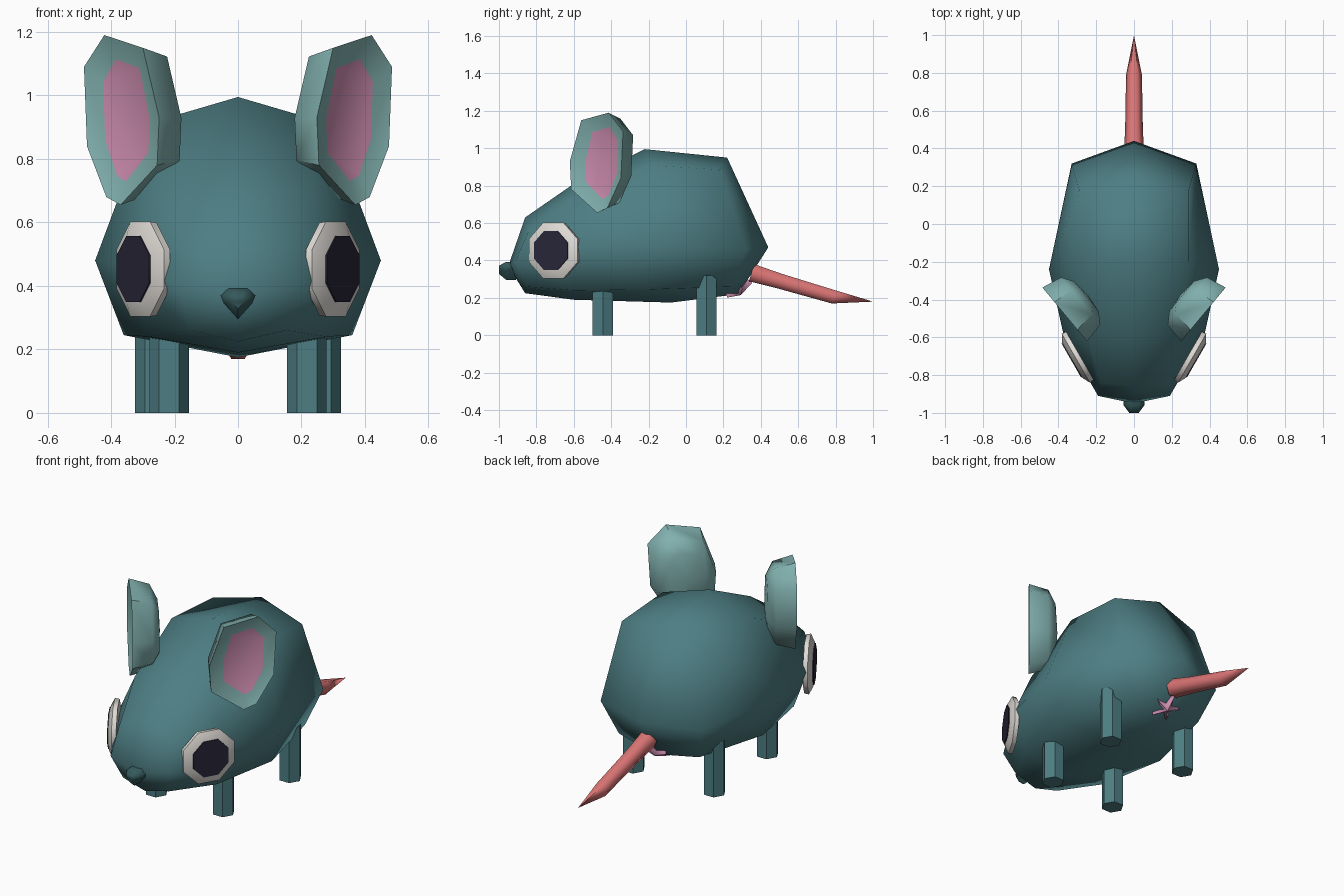
import bpy, bmesh, math
from mathutils import Vector

if "Cube" in bpy.data.objects:
    bpy.data.objects.remove(bpy.data.objects["Cube"])


def mat(name, r, g, b):
    m = bpy.data.materials.new(name)
    m.diffuse_color = (r, g, b, 1)
    m.use_nodes = True
    m.node_tree.nodes["Principled BSDF"].inputs["Base Color"].default_value = m.diffuse_color
    return m


teal = mat("teal fur", 0.075, 0.21, 0.23)
light_teal = mat("light teal", 0.22, 0.44, 0.43)
dark_teal = mat("dark teal", 0.035, 0.10, 0.105)
pink = mat("pink", 0.62, 0.27, 0.44)
salmon = mat("salmon", 0.72, 0.18, 0.18)
white = mat("off white", 0.75, 0.72, 0.68)
black = mat("dark navy", 0.022, 0.02, 0.04)


def loft(name, rings, mats, angle=60, rule=None):
    """Skin closed rings of points; a one-point ring closes an end to a tip."""
    bm = bmesh.new()
    vr = [[bm.verts.new(p) for p in ring] for ring in rings]
    for k, (a, b) in enumerate(zip(vr, vr[1:])):
        n = max(len(a), len(b))
        for i in range(n):
            j = (i + 1) % n
            if len(a) == 1:
                f = bm.faces.new((a[0], b[j], b[i]))
            elif len(b) == 1:
                f = bm.faces.new((a[i], a[j], b[0]))
            else:
                f = bm.faces.new((a[i], a[j], b[j], b[i]))
            f.material_index = rule(k) if rule else 0
    for k, ring in ((-1, vr[0]), (len(vr) - 1, vr[-1])):
        if len(ring) > 2:
            bm.faces.new(ring).material_index = rule(k) if rule else 0
    bmesh.ops.recalc_face_normals(bm, faces=bm.faces)
    me = bpy.data.meshes.new(name)
    bm.to_mesh(me)
    bm.free()
    for m in mats:
        me.materials.append(m)
    ob = bpy.data.objects.new(name, me)
    bpy.context.collection.objects.link(ob)
    bpy.ops.object.select_all(action='DESELECT')
    ob.select_set(True)
    bpy.context.view_layer.objects.active = ob
    bpy.ops.object.shade_smooth_by_angle(angle=math.radians(angle))
    return ob


def mirrored(half):
    """Half section from top centre to bottom centre, completed on the other side."""
    return half + [(-x, y, z) for x, y, z in half[-2:0:-1]]


def disc(c, u, v, r, n, phase=0.0):
    return [c + (u * math.cos(t) + v * math.sin(t)) * r
            for t in (phase + 2 * math.pi * i / n for i in range(n))]


Z = Vector((0, 0, 1))
X = Vector((1, 0, 0))

# Body: octagonal sections from snout to rump
sections = [
    [(0, -.86, .63), (.18, -.84, .56), (.19, -.91, .40), (.15, -.85, .26), (0, -.86, .225)],
    [(0, -.60, .81), (.25, -.60, .73), (.37, -.60, .47), (.28, -.60, .24), (0, -.60, .19)],
    [(0, -.22, .995), (.29, -.20, .91), (.45, -.24, .48), (.36, -.20, .245), (0, -.08, .175)],
    [(0, .22, .95), (.29, .18, .885), (.33, .32, .46), (.26, .25, .26), (0, .28, .22)],
]
loft("body", [[(0, -.95, .37)]] + [mirrored(s) for s in sections] + [[(0, .44, .47)]], [teal])

# Nose: small pointed wedge
nose = [(-.055, .37), (-.03, .393), (.03, .393), (.055, .37), (.045, .345), (0, .295), (-.045, .345)]
loft("nose", [[(x, -.91, z) for x, z in nose],
              [(x, -.96, z) for x, z in nose],
              [(x * .45, -1.0, .355 + (z - .355) * .45) for x, z in nose]], [dark_teal])

# Tail: tapering hexagonal tube
path = [(.35, .335, .055), (.50, .29, .047), (.79, .205, .042)]
across = Vector((0, .28, .96))
loft("tail", [disc(Vector((0, y, z)), X, across, r, 6) for y, z, r in path] + [[(0, 1, .18)]], [salmon])

# Rump star under the tail
su, sc = Vector((0, .85, .5)).normalized(), Vector((0, .275, .245))
sn = Vector((0, .5, -.85)).normalized()


def star(c, k):
    return [c + (X * math.sin(i * math.pi / 5) + su * math.cos(i * math.pi / 5))
            * (.085 if i % 2 == 0 else .03) * k for i in range(10)]


loft("rump_star", [star(sc - sn * .02, .9), star(sc + sn * .01, 1), [sc + sn * .035]], [pink])

for side, s in (("right", 1), ("left", -1)):
    # Legs: hexagonal posts
    for part, x, y in (("front_leg", .217, -.445), ("back_leg", .262, .11)):
        loft(f"{part}_{side}", [disc(Vector((s * x, y, z)), X, Vector((0, 1, 0)), .0625, 6)
                                for z in (0, .32)], [teal], 45)

    # Eyes: bevelled octagon with a flat pupil plate
    n = Vector((s * .87, -.5, 0)).normalized()
    u = n.cross(Z)
    c = Vector((s * .308, -.71, .453))
    ph = math.pi / 8
    loft(f"eye_{side}", [disc(c - n * .025, u, Z, .158, 8, ph), disc(c, u, Z, .162, 8, ph),
                         disc(c + n * .022, u, Z, .118, 8, ph)], [white])
    loft(f"pupil_{side}", [disc(c + n * .02, u, Z, .112, 8, ph),
                           disc(c + n * .027, u, Z, .112, 8, ph)], [black])

    # Ears: bulging cup with a recessed pink lining
    u = Vector((s * .64, .77, 0))
    n = Vector((s * .77, -.64, 0))
    c = Vector((s * .37, -.475, .92))
    rim = [(.08, 1.19), (.18, 1.09), (.165, .84), (.07, .68),
           (0, .655), (-.18, .78), (-.19, .93), (-.11, 1.15)]

    def ear_ring(k, kz, depth, shift=0.0):
        return [c + u * (a * k + shift) + Z * ((z - .92) * kz) - n * depth for a, z in rim]

    loft(f"ear_{side}", [[c - n * .16], ear_ring(.55, .6, .15), ear_ring(.88, .88, .11),
                         ear_ring(1, 1, 0), ear_ring(.62, .72, .03, .01)],
         [light_teal, pink], 50, lambda k: 1 if k == 4 else 0)
